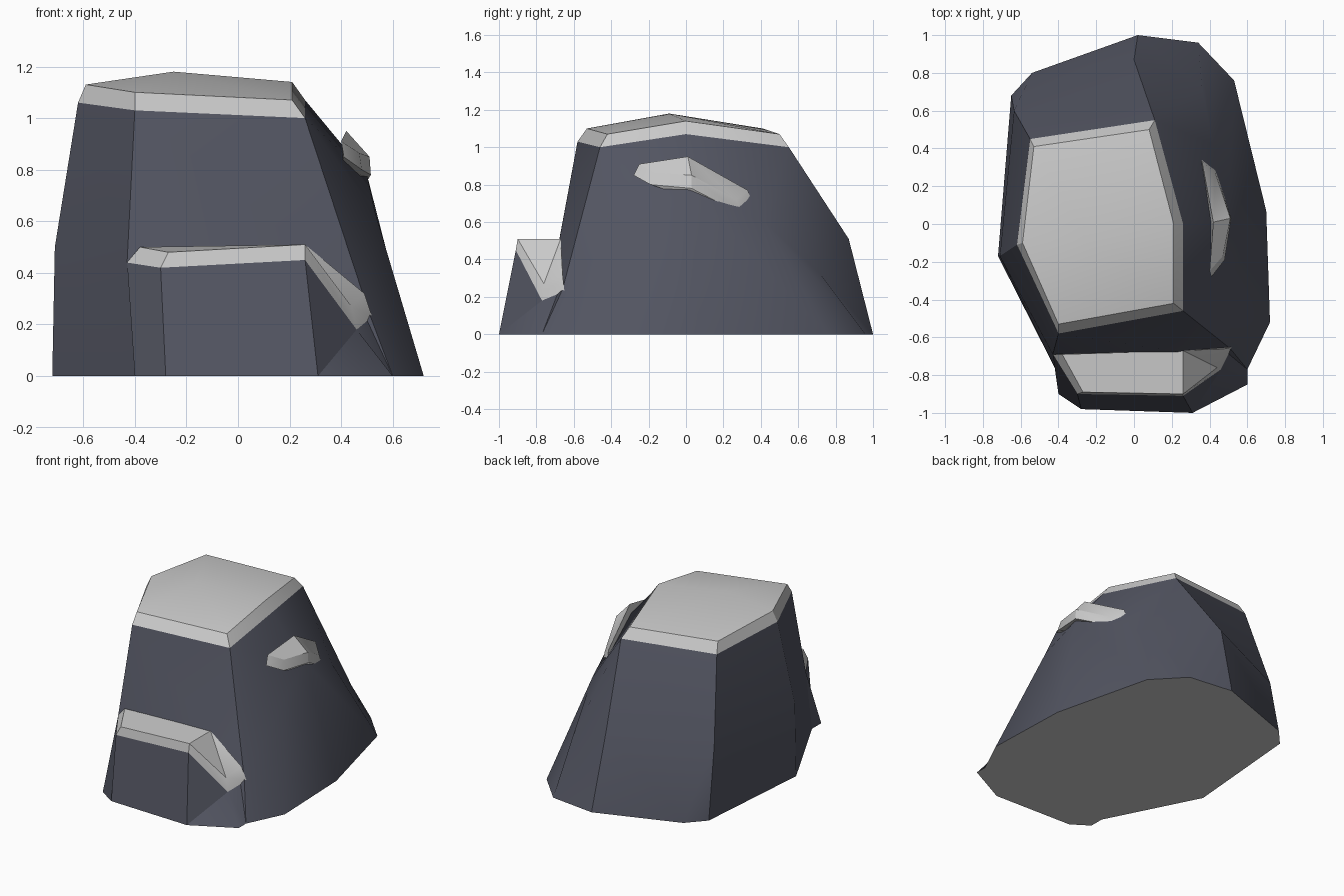
import bpy, bmesh, math

if "Cube" in bpy.data.objects:
    bpy.data.objects.remove(bpy.data.objects["Cube"])

rock_mat = bpy.data.materials.new("dark_rock")
rock_mat.diffuse_color = (0.085, 0.09, 0.12, 1)
rock_mat.use_nodes = True
rock_mat.node_tree.nodes["Principled BSDF"].inputs["Base Color"].default_value = rock_mat.diffuse_color


def build(name, rows, closed=False, extra=(), mat=None):
    """Skin rows of points (top to bottom, anticlockwise), plus extra polygons."""
    bm = bmesh.new()
    grid = [[bm.verts.new(p) for p in row] for row in rows]
    n = len(rows[0]) if rows else 0
    for up, low in zip(grid, grid[1:]):
        for i in range(n if closed else n - 1):
            j = (i + 1) % n
            bm.faces.new((up[i], low[i], low[j], up[j]))
    for poly in extra:
        bm.faces.new([bm.verts.new(p) for p in poly])
    bmesh.ops.remove_doubles(bm, verts=bm.verts, dist=0.0005)
    mesh = bpy.data.meshes.new(name)
    bm.to_mesh(mesh)
    bm.free()
    for p in mesh.polygons:
        p.use_smooth = True
    mesh.set_sharp_from_angle(angle=math.radians(30))
    if mat:
        mesh.materials.append(mat)
    obj = bpy.data.objects.new(name, mesh)
    bpy.context.collection.objects.link(obj)
    return obj


def shelf(name, lower, upper, peak):
    """Pale bevelled shelf: lower rim, upper rim and a back ridge."""
    back = [upper[0], upper[0], peak, peak, upper[4]]
    wall = [upper[0], peak, upper[4], lower[4], lower[0]]
    return build(name, [back, upper, lower], extra=[wall, lower[::-1]])


def ground(points):
    return [(x, y, 0) for x, y in points]


# Summit cap
rim = [(-.62, -.11, 1.06), (-.40, -.58, 1.03), (.26, -.46, 1.0),
       (.26, 0, 1.07), (.11, .55, 1.0), (-.55, .45, 1.03)]
crown = [(-.59, -.10, 1.13), (-.40, -.53, 1.10), (.21, -.42, 1.07),
         (.21, 0, 1.14), (.08, .50, 1.07), (-.53, .41, 1.10)]
build("summit_cap", [[(-.25, -.09, 1.18)] * 6, crown, rim], closed=True)

# Main rock body
top = [rim[i] for i in (0, 1, 2, 2, 2, 3, 4, 4, 4, 5, 5)]
mid = [(-.71, -.17, .50), (-.43, -.69, .44), (.26, -.68, .49),
       (.51, -.66, .24), (.53, -.25, .64), (.50, .02, .78),
       (.42, .42, .60), (.36, .72, .32), (0, .87, .51),
       (-.635, .60, .48), (-.635, .60, .48)]
foot = ground([(-.72, -.17), (-.40, -.80), (.31, -.80), (.60, -.77),
               (.72, -.52), (.70, .07), (.53, .76), (.34, .96),
               (.02, 1.0), (-.54, .80), (-.65, .68)])
build("rock_body", [top, mid, foot], closed=True, mat=rock_mat)

# Front shelf
low = [(-.43, -.69, .44), (-.30, -.90, .42), (.26, -.91, .45),
       (.46, -.77, .18), (.52, -.65, .23)]
high = [(-.38, -.69, .50), (-.27, -.89, .48), (.26, -.90, .51),
        (.44, -.76, .27), (.49, -.66, .32)]
shelf("front_shelf", low, high, (.26, -.67, .51))

# Rock under the front shelf
step_top = [low[i] for i in (0, 0, 1, 2, 3, 3, 4)]
step_foot = ground([(-.40, -.80), (-.40, -.90), (-.28, -.98), (.31, -1.0),
                    (.31, -1.0), (.60, -.85), (.60, -.77)])
build("front_step", [step_top, step_foot], mat=rock_mat)

# Small side shelf
shelf("side_shelf",
      [(.41, -.28, .85), (.48, -.19, .80), (.515, .03, .78),
       (.43, .30, .64), (.35, .36, .69)],
      [(.40, -.25, .91), (.47, -.17, .865), (.51, .03, .85),
       (.43, .27, .72), (.36, .33, .77)],
      (.42, .01, .95))

# Flat underside
outline = [foot[0]] + step_foot[:4] + step_foot[5:] + foot[4:]
build("underside", [], extra=[outline[::-1]])
